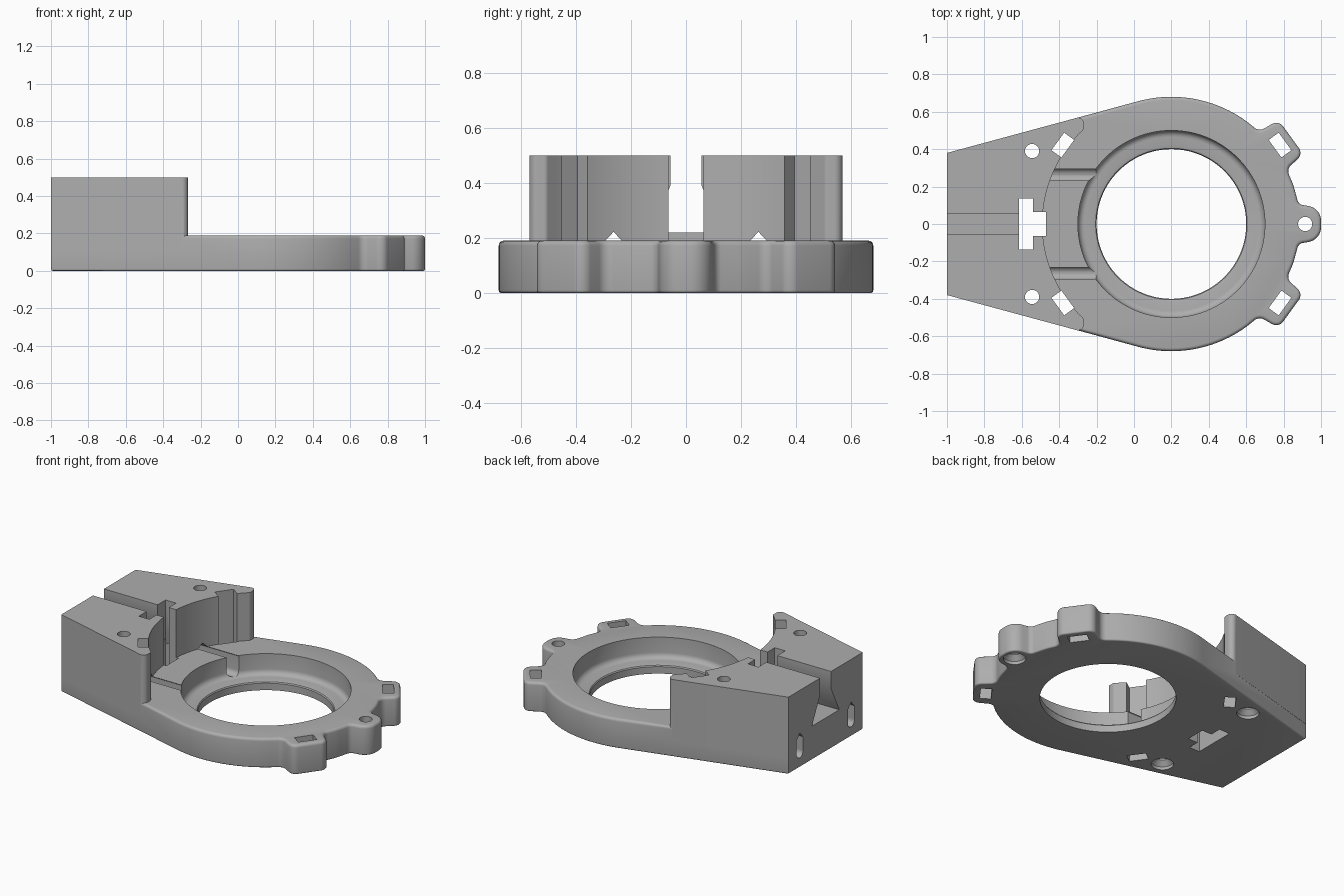
import bpy, bmesh, math
from mathutils import Vector, Matrix

if "Cube" in bpy.data.objects:
    bpy.data.objects.remove(bpy.data.objects["Cube"], do_unlink=True)

CENTRE = Vector((0.2, 0.0))
RING_R, ARC_R = 0.68, 0.69
PLATE_H, BLOCK_H = 0.19, 0.5
BACK_Y = 0.38

grey = bpy.data.materials.new("plain_grey")
grey.use_nodes = True
grey.diffuse_color = (0.42, 0.42, 0.42, 1)
grey.node_tree.nodes["Principled BSDF"].inputs["Base Color"].default_value = grey.diffuse_color


def polar(radius, degrees, side=0.0):
    """Point at a radius and sideways offset along a direction from the ring centre."""
    a = math.radians(degrees)
    out, across = Vector((math.cos(a), math.sin(a))), Vector((-math.sin(a), math.cos(a)))
    return CENTRE + out * radius + across * side


def rounded(corners, steps=8):
    """Turn (point, radius) corners into an outline with filleted corners."""
    result = []
    for i, (p, radius) in enumerate(corners):
        if radius == 0:
            result.append(p)
            continue
        a = (corners[i - 1][0] - p).normalized()
        b = (corners[(i + 1) % len(corners)][0] - p).normalized()
        half = a.angle(b) / 2
        mid = p + (a + b).normalized() * radius / math.sin(half)
        start = p + a * radius / math.tan(half) - mid
        end = p + b * radius / math.tan(half) - mid
        for k in range(steps + 1):
            t = k / steps
            result.append(mid + (start * (1 - t) + end * t).normalized() * radius)
    return result


def mirrored(half):
    """Close a half outline by mirroring it over y = 0."""
    return half + [(Vector((p.x, -p.y)), r) for p, r in reversed(half) if abs(p.y) > 1e-6]


def finish(name, bm):
    bmesh.ops.recalc_face_normals(bm, faces=bm.faces)
    mesh = bpy.data.meshes.new(name)
    bm.to_mesh(mesh)
    bm.free()
    mesh.materials.append(grey)
    obj = bpy.data.objects.new(name, mesh)
    bpy.context.collection.objects.link(obj)
    return obj


def prism(name, outline, low, high, along_x=False, bevel=(0, 0)):
    """Extrude an outline along z, or a (y, z) section along x."""
    bm = bmesh.new()
    place = (lambda p, h: (h, p[0], p[1])) if along_x else (lambda p, h: (p[0], p[1], h))
    bottom = bm.faces.new([bm.verts.new(place(p, low)) for p in outline])
    top = bm.faces.new([bm.verts.new(place(p, high)) for p in outline])
    lo, hi = list(bottom.verts), list(top.verts)
    for i in range(len(lo)):
        bm.faces.new((lo[i - 1], lo[i], hi[i], hi[i - 1]))
    bmesh.ops.recalc_face_normals(bm, faces=bm.faces)
    for face, size in ((bottom, bevel[0]), (top, bevel[1])):
        if size:
            bmesh.ops.bevel(bm, geom=list(face.edges), offset=size, segments=4,
                            profile=0.5, affect='EDGES', clamp_overlap=False)
            bm.faces.ensure_lookup_table()
    return finish(name, bm)


def lathe(name, profile, centre, segments):
    """Solid of stacked circles from (radius, z) points."""
    bm = bmesh.new()
    rings = []
    for radius, z in profile:
        spot = Matrix.Translation((centre[0], centre[1], z))
        rings.append(bmesh.ops.create_circle(bm, segments=segments, radius=radius, matrix=spot)["verts"])
    bm.faces.new(rings[0])
    bm.faces.new(rings[-1])
    for a, b in zip(rings, rings[1:]):
        for i in range(segments):
            bm.faces.new((a[i - 1], a[i], b[i], b[i - 1]))
    return finish(name, bm)


def box(name, x0, x1, y, z0, z1):
    return prism(name, [(x0, -y), (x1, -y), (x1, y), (x0, y)], z0, z1)


def combine(body, other, operation):
    mod = body.modifiers.new(operation.lower(), 'BOOLEAN')
    mod.operation, mod.solver, mod.object = operation, 'EXACT', other
    bpy.context.view_layer.objects.active = body
    bpy.ops.object.modifier_apply(modifier=mod.name)
    bpy.data.objects.remove(other, do_unlink=True)


# Base plate: tapering tail, round ring, two corner tabs and one end tab
tangent = 104.7
tail = Vector((-0.999, BACK_Y - 0.001))
half = [(tail, 0)]
half += [(polar(RING_R, tangent - k * (tangent - 53) / 20), 0) for k in range(21)]
half += [(polar(0.67, 36, 0.125), 0.045), (polar(0.79, 36, 0.112), 0.045),
         (polar(0.79, 36, -0.112), 0.045), (polar(0.67, 36, -0.125), 0.045)]
half += [(polar(RING_R + 0.004, a), 0) for a in (18.5, 16)]
half += [(polar(0.68, 0, 0.105), 0.035), (polar(0.80, 0, 0.085), 0.08)]
body = prism("mount_body", rounded(mirrored(half)), 0, PLATE_H, bevel=(0.01, 0.018))

# Tall block with a concave front that follows the ring
touch = polar(RING_R, tangent)
slope = (touch.y - BACK_Y) / (touch.x + 1)
front_x = -0.268
arc_start = math.degrees(math.acos((front_x - CENTRE.x) / ARC_R))
half = [(Vector((-1, BACK_Y)), 0),
        (Vector((front_x, BACK_Y + slope * (front_x + 1))), 0.03),
        (polar(ARC_R, arc_start), 0.02)]
half += [(polar(ARC_R, arc_start + (180 - arc_start) * k / 24), 0) for k in range(2, 25)]
combine(body, prism("block", rounded(mirrored(half)), 0.1, BLOCK_H), 'UNION')

# Stepped round opening with a coved seat
seat = [(0.40, -0.1), (0.40, 0.045), (0.405, 0.052), (0.42, 0.056), (0.465, 0.056)]
for k in range(1, 6):
    a = math.radians(18 * k)
    seat.append((0.465 + 0.035 * math.sin(a), 0.091 - 0.035 * math.cos(a)))
seat.append((0.50, 0.3))
cutters = [lathe("opening", seat, CENTRE, 128)]

# T-shaped through slot and the flared channel behind it
cutters.append(box("cross_slot", -0.615, -0.54, 0.137, -0.1, 0.6))
cutters.append(box("neck_slot", -0.58, -0.47, 0.063, -0.1, 0.6))
channel = [(-0.14, 0.22), (0.14, 0.22), (0.056, 0.39), (0.056, 0.6), (-0.056, 0.6), (-0.056, 0.39)]
cutters.append(prism("channel", channel, -1.1, -0.58, along_x=True))

# Four rectangular slots around the ring
for angle in (36, 144, 216, 324):
    corners = [polar(0.718 + u * 0.033, angle, t * 0.058)
               for u, t in ((-1, -1), (1, -1), (1, 1), (-1, 1))]
    cutters.append(prism("strap_slot", corners, -0.1, 0.6))

# Two tunnels with peaked roofs, running from the back into the opening
for side in (1, -1):
    y = side * 0.263
    section = [(y + 0.034 * math.cos(math.radians(a)), 0.096 + 0.034 * math.sin(math.radians(a)))
               for a in range(180, 361, 15)]
    section += [(y + 0.034, 0.186), (y, 0.222), (y - 0.034, 0.186)]
    cutters.append(prism("tunnel", section, -1.1, -0.2, along_x=True))

# Screw holes, countersunk from below
for spot in ((-0.545, 0.39), (-0.545, -0.39), (0.915, 0)):
    cutters.append(lathe("screw_hole", [(0.066, -0.1), (0.066, 0.02), (0.038, 0.05), (0.038, 0.6)], spot, 32))

for cutter in cutters:
    combine(body, cutter, 'DIFFERENCE')

# Smooth curves, crisp edges
for obj in bpy.context.selected_objects:
    obj.select_set(False)
body.select_set(True)
bpy.context.view_layer.objects.active = body
bpy.ops.object.shade_smooth_by_angle(angle=math.radians(30))
